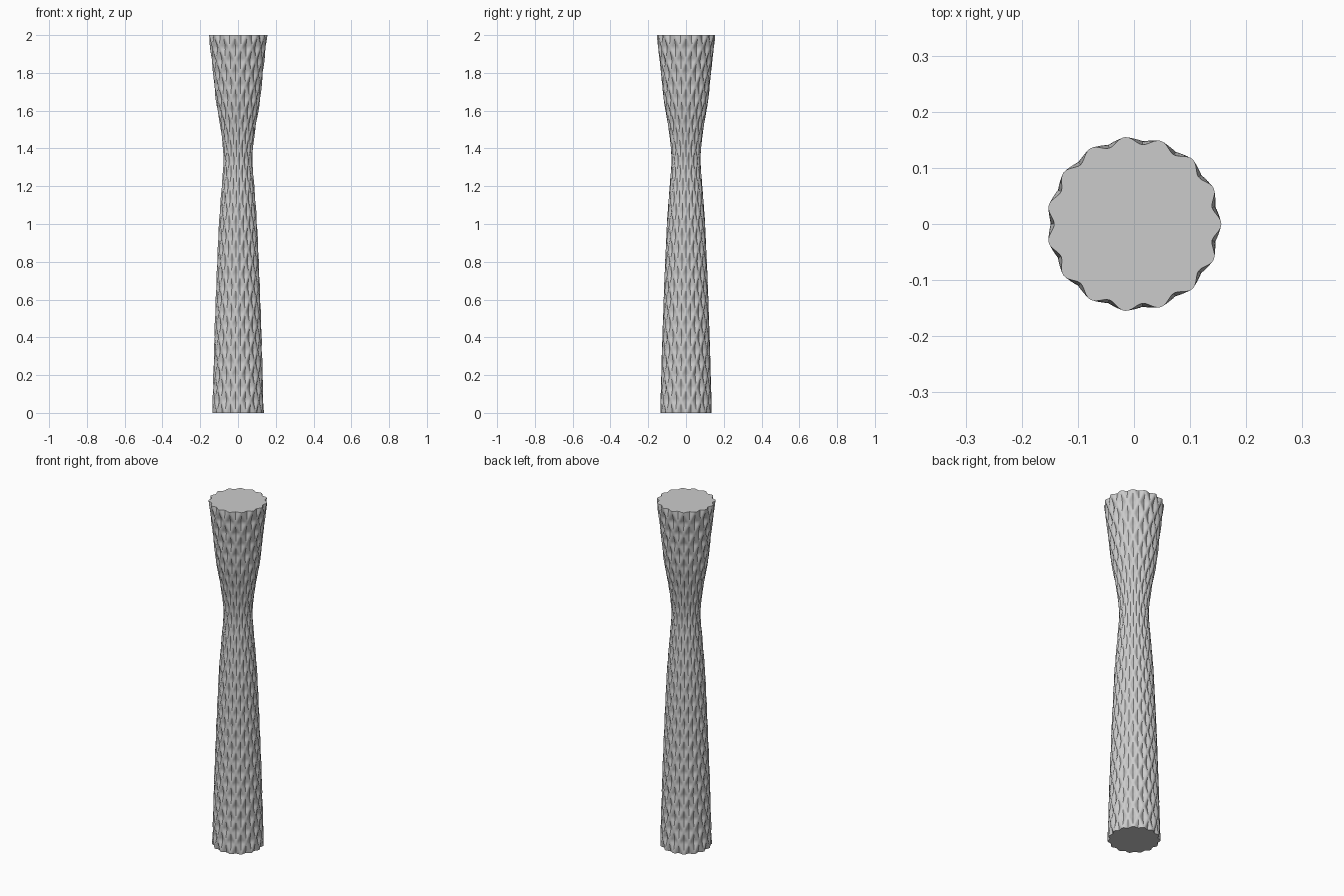
import bpy, bmesh
from math import cos, sin, pi, radians

if "Cube" in bpy.data.objects:
    bpy.data.objects.remove(bpy.data.objects["Cube"], do_unlink=True)

HEIGHT = 2.0
LOBES = 15
RELIEF = 0.045
SIDES = LOBES * 12
ROWS = LOBES * 12

# Mean radius along the height, as (z, radius)
PROFILE = [(0, 0.131), (0.5, 0.117), (1.0, 0.097), (1.2, 0.083), (1.35, 0.074),
           (1.5, 0.088), (1.65, 0.112), (1.8, 0.127), (2.0, 0.149)]


def mean_radius(z):
    """Smooth cubic interpolation of the profile."""
    def slope(k):
        a, b = PROFILE[max(k - 1, 0)], PROFILE[min(k + 1, len(PROFILE) - 1)]
        return (b[1] - a[1]) / (b[0] - a[0])
    k = max(i for i in range(len(PROFILE) - 1) if i == 0 or PROFILE[i][0] <= z)
    (z0, r0), (z1, r1) = PROFILE[k], PROFILE[k + 1]
    h = z1 - z0
    t = (z - z0) / h
    return ((1 + 2 * t) * (1 - t) ** 2 * r0 + t * (1 - t) ** 2 * h * slope(k)
            + t * t * (3 - 2 * t) * r1 + t * t * (t - 1) * h * slope(k + 1))


def surface_radius(angle, z):
    """Outer skin of two fluted columns twisted a full turn in opposite ways."""
    twist = 2 * pi * z / HEIGHT
    wave = max(cos(LOBES * (angle + twist)), cos(LOBES * (angle - twist)))
    return mean_radius(z) * (1 + RELIEF * wave)


stone = bpy.data.materials.new("light grey")
stone.use_nodes = True
stone.diffuse_color = (0.6, 0.6, 0.6, 1)
stone.node_tree.nodes["Principled BSDF"].inputs["Base Color"].default_value = (0.6, 0.6, 0.6, 1)

# Fluted rings joined into a closed shaft
bm = bmesh.new()
rings = []
for row in range(ROWS + 1):
    z = HEIGHT * row / ROWS
    ring = []
    for i in range(SIDES):
        a = 2 * pi * i / SIDES
        r = surface_radius(a, z)
        ring.append(bm.verts.new((r * cos(a), r * sin(a), z)))
    rings.append(ring)
for low, high in zip(rings, rings[1:]):
    for i in range(SIDES):
        j = (i + 1) % SIDES
        bm.faces.new((low[i], low[j], high[j], high[i]))

# Flat end caps
bm.faces.new(rings[-1])
bm.faces.new(rings[0][::-1])

mesh = bpy.data.meshes.new("twisted_column")
bm.to_mesh(mesh)
bm.free()
mesh.materials.append(stone)
column = bpy.data.objects.new("twisted_column", mesh)
bpy.context.collection.objects.link(column)

bpy.context.view_layer.objects.active = column
column.select_set(True)
bpy.ops.object.shade_smooth_by_angle(angle=radians(25))
